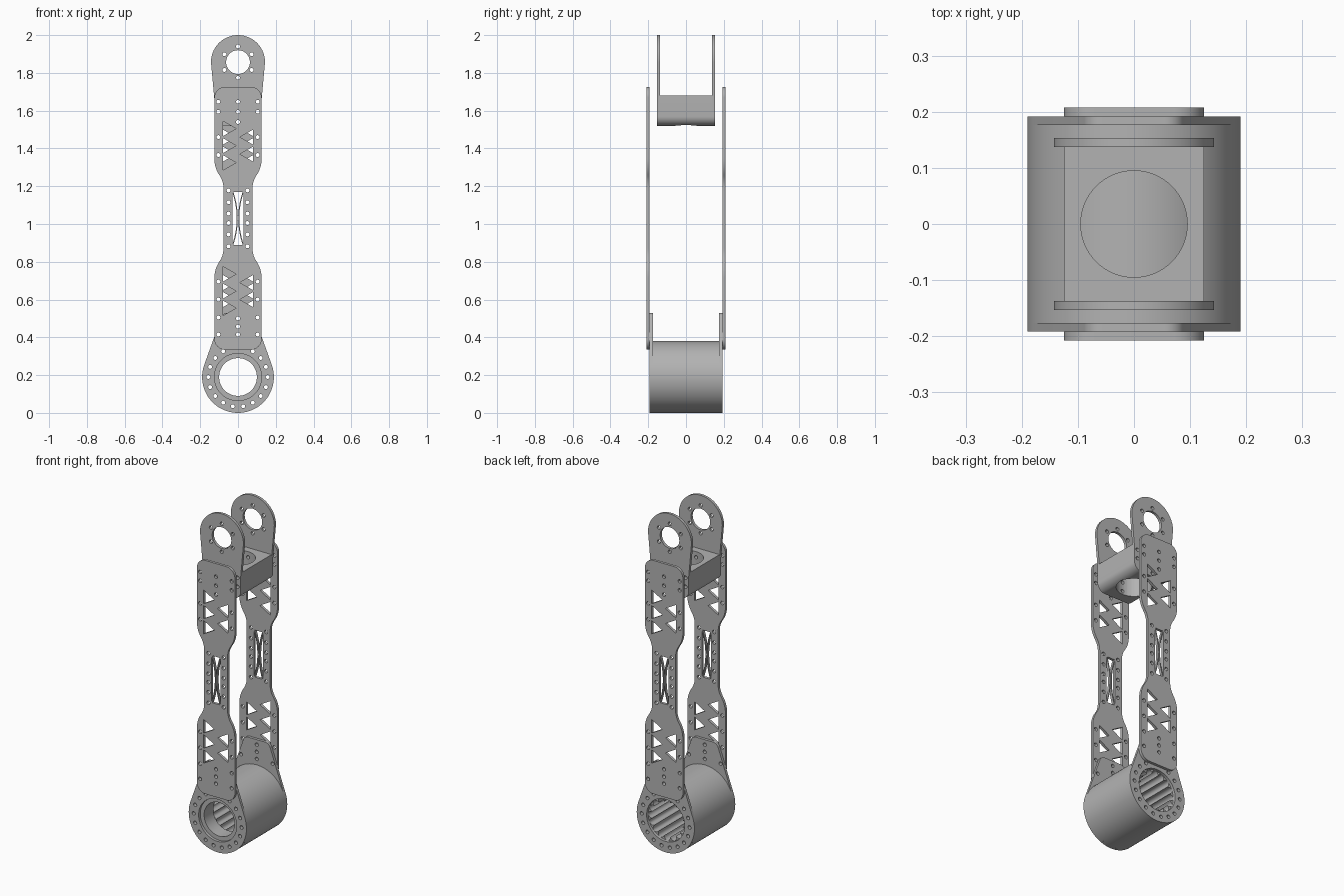
import bpy, bmesh
from math import pi, sin, cos, radians, sqrt
from mathutils import Matrix, Vector

if "Cube" in bpy.data.objects:
    bpy.data.objects.remove(bpy.data.objects["Cube"], do_unlink=True)

GREY = (0.45, 0.45, 0.45, 1)
metal = bpy.data.materials.new("grey metal")
metal.use_nodes = True
metal.diffuse_color = GREY
metal.node_tree.nodes["Principled BSDF"].inputs["Base Color"].default_value = GREY

BOLT = 0.0105


def arc(x, z, r, start, end, n):
    """Points on an arc, angles in degrees from +x towards +z."""
    return [(x + r * cos(radians(start + (end - start) * i / n)),
             z + r * sin(radians(start + (end - start) * i / n))) for i in range(n + 1)]


def circle(x, z, r, n=64):
    return arc(x, z, r, 0, 360, n)[:-1]


def bolts(places):
    return [circle(x, z, BOLT, 14) for x, z in places]


def rounded(corners, steps=8):
    """Outline from (x, z) or (x, z, tangent length); the latter get a true arc."""
    out = []
    for i, c in enumerate(corners):
        p = Vector(c[:2])
        if len(c) == 2:
            out.append(tuple(p))
            continue
        u = (Vector(corners[i - 1][:2]) - p).normalized()
        v = (Vector(corners[(i + 1) % len(corners)][:2]) - p).normalized()
        a, b = p + u * c[2], p + v * c[2]
        w = sqrt((1 - u.dot(v)) / 2)
        for k in range(steps + 1):
            t = k / steps
            f0, f1, f2 = (1 - t) ** 2, 2 * w * t * (1 - t), t * t
            out.append(tuple((a * f0 + p * f1 + b * f2) / (f0 + f1 + f2)))
    return out


def symmetric(half):
    """Close a right-hand half outline with its mirror image."""
    return half + [(-c[0], *c[1:]) for c in reversed(half)]


def finish(obj):
    bpy.ops.object.select_all(action='DESELECT')
    obj.select_set(True)
    bpy.context.view_layer.objects.active = obj
    bpy.ops.object.shade_smooth_by_angle(angle=radians(30))


def slab(name, loops, y0, y1):
    """Flat part in the xz plane; the first loop is the outline, the rest are holes."""
    cu = bpy.data.curves.new(name, 'CURVE')
    cu.dimensions, cu.fill_mode, cu.extrude = '2D', 'BOTH', (y1 - y0) / 2
    for loop in loops:
        sp = cu.splines.new('POLY')
        sp.points.add(len(loop) - 1)
        for pt, (x, z) in zip(sp.points, loop):
            pt.co = (x, z, 0, 1)
        sp.use_cyclic_u = True
    tmp = bpy.data.objects.new(name + "_curve", cu)
    bpy.context.collection.objects.link(tmp)
    bpy.context.view_layer.update()
    mesh = bpy.data.meshes.new_from_object(
        tmp.evaluated_get(bpy.context.evaluated_depsgraph_get()))
    bpy.data.objects.remove(tmp, do_unlink=True)
    mesh.transform(Matrix.Translation((0, (y0 + y1) / 2, 0)) @ Matrix.Rotation(pi / 2, 4, 'X'))
    bm = bmesh.new()
    bm.from_mesh(mesh)
    bmesh.ops.remove_doubles(bm, verts=bm.verts, dist=1e-5)
    bmesh.ops.recalc_face_normals(bm, faces=bm.faces)
    bm.to_mesh(mesh)
    bm.free()
    mesh.materials.clear()
    mesh.materials.append(metal)
    obj = bpy.data.objects.new(name, mesh)
    bpy.context.collection.objects.link(obj)
    finish(obj)
    return obj


# Shared bolt positions
top_bolts = [(0, 1.647), (0, 1.594), (0, 1.54)] + [(s * .104, z) for s in (-1, 1) for z in (1.647, 1.594)]
low_bolts = [(0, .5), (0, .457), (0, .415)]

# Long side plates: narrow waist, truss triangles and a braced window
MID = 1.03
upper = [(.077, .195, .035), (.125, .27, .045), (.125, .695, .055)]
lower = [(x, -z, t) for x, z, t in reversed(upper)]
plate_outline = rounded(symmetric([(x, MID + z, t) for x, z, t in lower + upper]))
edge_bolts = [(s * x, MID + e * z) for s in (-1, 1) for e in (-1, 1)
              for x, z in ((.05, .148), (.05, .085), (.05, .025), (.104, .43), (.104, .335))]
edge_bolts += [(s * .104, z) for s in (-1, 1) for z in (.415, .505)]
window = rounded(symmetric([(.03, MID - .14, .008), (.03, MID + .14, .008)]), 4)

for name, flip, y0 in (("front", 1, -.208), ("back", -1, .192)):
    triangles = []
    for e in (-1, 1):
        for side, offsets in ((-1, (.295, .385, .475)), (1, (.34, .43))):
            for off in offsets:
                z, s = MID + e * off, side * flip
                triangles.append([(s * .08, z - .04), (s * .08, z + .04), (s * .01, z)])
    slab(name + "_side_plate",
         [plate_outline, window] + triangles + bolts(top_bolts + low_bolts + edge_bolts),
         y0, y0 + .016)
    # Curved braces across the window
    for s, label in ((-1, "right"), (1, "left")):
        ts = [i / 12 - 1 for i in range(25)]
        line = [(s * (.001 + .024 * t * t), MID + .141 * t) for t in ts]
        slab(f"{name}_window_brace_{label}",
             [line + [(x + s * .006, z) for x, z in reversed(line)]], y0, y0 + .016)

# Upper fork ears
HUB = 1.857
ear_base = [(.075, 1.52), *arc(.075, 1.57, .05, -80, 0, 8), (.125, 1.66)]
ear_outline = symmetric(ear_base + arc(0, HUB, .143, 0, 88, 28))
ear_bolts = [(.083 * sin(k * pi / 3), HUB + .083 * cos(k * pi / 3)) for k in range(6)]
for name, y0 in (("front", -.153), ("back", .137)):
    slab(name + "_fork_ear",
         [ear_outline, circle(0, HUB, .063, 48)] + bolts(ear_bolts + top_bolts), y0, y0 + .016)

# Fork block with rounded lower edges and a vertical bore
block = slab("fork_block", [symmetric(ear_base[:-1] + [(.125, 1.68)])] + bolts(top_bolts), -.137, .137)
bm = bmesh.new()
bmesh.ops.create_cone(bm, cap_ends=True, segments=64, radius1=.095, radius2=.095, depth=.5,
                      matrix=Matrix.Translation((0, 0, 1.6)))
cut_mesh = bpy.data.meshes.new("bore_cutter")
bm.to_mesh(cut_mesh)
bm.free()
cut_mesh.materials.append(metal)
cutter = bpy.data.objects.new("bore_cutter", cut_mesh)
cutter.hide_render = True
bpy.context.collection.objects.link(cutter)
mod = block.modifiers.new("bore", 'BOOLEAN')
mod.operation, mod.solver, mod.object = 'DIFFERENCE', 'EXACT', cutter
bpy.context.view_layer.objects.active = block
bpy.ops.object.modifier_apply(modifier="bore")
bpy.data.objects.remove(cutter, do_unlink=True)
finish(block)

# Lower housing: flanges with tapered tabs, lipped front, ribbed bore
R = .19
ring = bolts([(.157 * sin(radians(10 + 20 * k)), R + .157 * cos(radians(10 + 20 * k))) for k in range(18)])
flange = rounded(symmetric(arc(0, R, R, -89, 20, 36) + [(.08, .53, .025)]))
tab_holes = bolts(low_bolts + [(-.104, .415), (.104, .415)])
for name, y0 in (("front", -.192), ("back", .176)):
    slab(name + "_housing_flange", [flange, circle(0, R, .125)] + ring + tab_holes, y0, y0 + .016)

slab("housing_lip", [circle(0, R, R, 96), circle(0, R, .1)] + ring, -.176, -.09)

ribbed = []
for i in range(192):
    a = 2 * pi * i / 192
    r = .102 + .023 * abs(cos(8 * a)) ** .6
    ribbed.append((r * cos(a), R + r * sin(a)))
slab("housing_body", [circle(0, R, R, 96), ribbed] + ring, -.09, .176)
